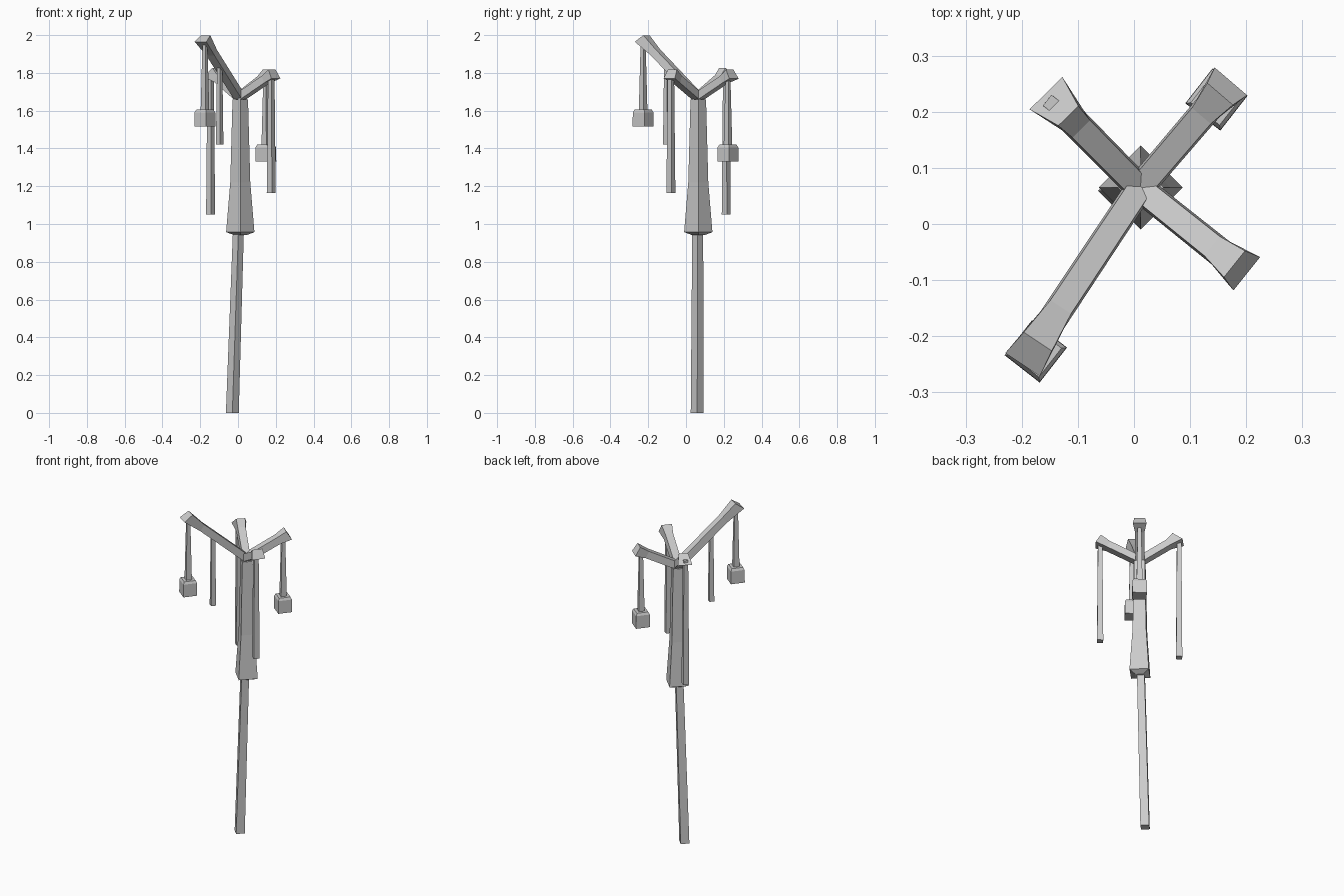
import bpy, bmesh
from math import sin, cos, radians, atan2, hypot
from mathutils import Vector

if "Cube" in bpy.data.objects:
    bpy.data.objects.remove(bpy.data.objects["Cube"])


def loft(name, rings):
    """Skin four-sided rings of points into a closed, flat-shaded solid."""
    bm = bmesh.new()
    vs = [[bm.verts.new(p) for p in ring] for ring in rings]
    for a, b in zip(vs, vs[1:]):
        for i in range(4):
            j = (i + 1) % 4
            bm.faces.new((a[i], a[j], b[j], b[i]))
    bm.faces.new(vs[0][::-1])
    bm.faces.new(vs[-1])
    bmesh.ops.recalc_face_normals(bm, faces=bm.faces)
    me = bpy.data.meshes.new(name)
    bm.to_mesh(me)
    bm.free()
    ob = bpy.data.objects.new(name, me)
    bpy.context.collection.objects.link(ob)
    return ob


def diamond(x, y, z, r, turn=0):
    """Horizontal square ring, corners on the axes unless turned."""
    return [(x + r * cos(radians(a + turn)), y + r * sin(radians(a + turn)), z)
            for a in (0, 90, 180, 270)]


def section(c, yaw, pitch, w_top, w_bottom, h):
    """Ring across an arm: yaw is its heading, pitch leans the ring back."""
    side = Vector((-sin(yaw), cos(yaw), 0))
    up = Vector((-sin(pitch) * cos(yaw), -sin(pitch) * sin(yaw), cos(pitch)))
    top, low = c + up * h / 2, c - up * h / 2
    return [top + side * w_top / 2, top - side * w_top / 2,
            low - side * w_bottom / 2, low + side * w_bottom / 2]


# Pole, leaning slightly
loft("pole", [diamond(-0.03, 0.059, 0, 0.034), diamond(0.002, 0.062, 0.96, 0.029)])

# Flared upper post with a shallow underside
loft("post", [diamond(0.012, 0.065, z, r) for z, r in
              ((0.942, 0.035), (0.957, 0.075), (1.22, 0.053), (1.66, 0.041))])

# Four flared arms: tip, end lean, end widths (top, bottom), end height
HUB = Vector((0.01, 0.064, 1.672))
ARMS = {
    "front_left_arm": ((-0.185, -0.23, 1.982), 55, 0.06, 0.074, 0.06),
    "front_right_arm": ((0.19, -0.08, 1.795), 30, 0.06, 0.076, 0.056),
    "back_right_arm": ((0.163, 0.243, 1.793), 32, 0.06, 0.076, 0.056),
    "back_left_arm": ((-0.137, 0.213, 1.802), 50, 0.05, 0.082, 0.074),
}
for name, (tip, lean, wt, wb, h) in ARMS.items():
    tip = Vector(tip)
    d = tip - HUB
    yaw, pitch = atan2(d.y, d.x), atan2(d.z, hypot(d.x, d.y))
    loft(name, [section(HUB, yaw, pitch, 0.042, 0.05, 0.042),
                section(HUB + d * 0.76, yaw, pitch, 0.044, 0.052, 0.042),
                section(tip, yaw, radians(lean), wt, wb, h)])

# Hanging rods, widening downwards
for name, x, y, low, high, r in (
        ("front_right_rod", 0.176, -0.08, 1.165, 1.79, 0.024),
        ("back_left_rod", -0.145, 0.213, 1.05, 1.80, 0.024),
        ("front_left_rod", -0.097, -0.102, 1.42, 1.83, 0.02)):
    loft(name, [diamond(x, y, low, r, 7), diamond(x, y, high, r * 0.72, 7)])

# Hanging cords with block weights
for side, x, y, z, high in (("front_left", -0.175, -0.227, 1.515, 1.97),
                            ("back_right", 0.147, 0.222, 1.33, 1.785)):
    loft(side + "_cord", [diamond(x, y, z + 0.085, 0.023, 7),
                          diamond(x, y, high, 0.013, 7)])
    loft(side + "_weight", [diamond(x, y, z, 0.056, 7),
                            diamond(x, y, z + 0.076, 0.055, 7),
                            diamond(x, y, z + 0.09, 0.046, 7)])
